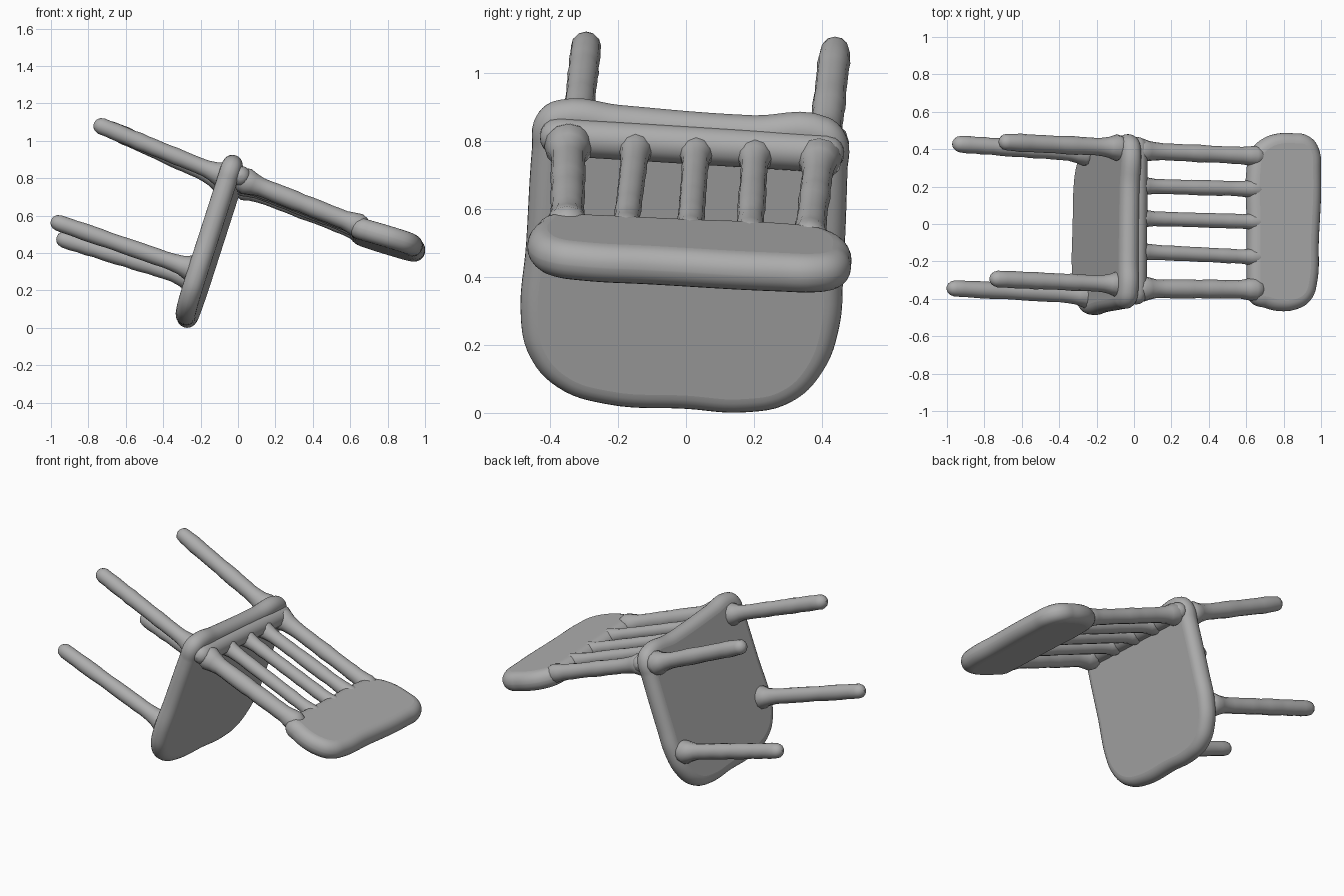
import bpy, random
from mathutils import Vector, Matrix

if "Cube" in bpy.data.objects:
    bpy.data.objects.remove(bpy.data.objects["Cube"])

random.seed(4)
grey = bpy.data.materials.new("plain grey")
grey.diffuse_color = (0.42, 0.42, 0.42, 1)
grey.use_nodes = True
grey.node_tree.nodes["Principled BSDF"].inputs["Base Color"].default_value = grey.diffuse_color


def finish(name, curve, matrix=None):
    """Turn a curve into a smooth mesh part."""
    tmp = bpy.data.objects.new(name + "_curve", curve)
    bpy.context.collection.objects.link(tmp)
    bpy.context.view_layer.update()
    deps = bpy.context.evaluated_depsgraph_get()
    mesh = bpy.data.meshes.new_from_object(tmp.evaluated_get(deps))
    bpy.data.objects.remove(tmp)
    if matrix:
        mesh.transform(matrix)
    mesh.materials.clear()
    mesh.materials.append(grey)
    obj = bpy.data.objects.new(name, mesh)
    bpy.context.collection.objects.link(obj)
    bpy.ops.object.select_all(action='DESELECT')
    bpy.context.view_layer.objects.active = obj
    obj.select_set(True)
    bpy.ops.object.shade_smooth_by_angle(angle=1.0)
    return obj


def tube(name, start, end, radius, flare_start=1.0, flare_end=1.0, wobble=0.0):
    """Round rod with domed ends, flared joints and a slightly uneven surface."""
    a, b = Vector(start), Vector(end)
    d = (b - a).normalized()
    length = (b - a).length
    pts = []
    steps = 16
    r0, r1 = radius * flare_start, radius * flare_end
    dome = ((0.0, 0.02), (0.06, 0.35), (0.2, 0.6), (0.5, 0.87))
    pts += [(a + d * r0 * t, r0 * s) for t, s in dome]
    for i in range(steps + 1):
        dist = r0 + (length - r0 - r1) * i / steps
        fs = 1 + (flare_start - 1) * max(0, 1 - (dist - r0) / 0.11) ** 2
        fe = 1 + (flare_end - 1) * max(0, 1 - (length - r1 - dist) / 0.11) ** 2
        bump = 1 + random.uniform(-wobble, wobble)
        pts.append((a + d * dist, radius * fs * fe * bump))
    pts += [(b - d * r1 * t, r1 * s) for t, s in reversed(dome)]
    cu = bpy.data.curves.new(name, 'CURVE')
    cu.dimensions = '3D'
    cu.bevel_depth = 1.0
    cu.bevel_resolution = 4
    sp = cu.splines.new('POLY')
    sp.points.add(len(pts) - 1)
    for p, (co, r) in zip(sp.points, pts):
        p.co = (*co, 1)
        p.radius = r
    return finish(name, cu)


def slab(name, outline, thickness, u, v, origin):
    """Pillow-edged board: the outline is drawn on the plane spanned by u and v."""
    half = thickness / 2
    n = len(outline)
    pts = [Vector(p) for p in outline]
    cu = bpy.data.curves.new(name, 'CURVE')
    cu.dimensions = '2D'
    cu.fill_mode = 'BOTH'
    cu.extrude = 0.002
    cu.bevel_depth = half
    cu.bevel_resolution = 5
    cu.resolution_u = 6
    sp = cu.splines.new('BEZIER')
    sp.bezier_points.add(n - 1)
    sp.use_cyclic_u = True
    for i, bp in enumerate(sp.bezier_points):
        # pull the anti-clockwise outline in by the bevel width
        t = (pts[(i + 1) % n] - pts[i]).normalized() + (pts[i] - pts[i - 1]).normalized()
        t.normalize()
        q = pts[i] + Vector((-t.y, t.x)) * half
        bp.co = (q.x, q.y, 0)
        bp.handle_left_type = bp.handle_right_type = 'AUTO'
    u, v = Vector(u), Vector(v)
    w = u.cross(v).normalized()
    m = Matrix((u, v, w)).transposed().to_4x4()
    m.translation = origin
    return finish(name, cu, m)


# Seat, standing on its front edge
slab("seat",
     [(-0.24, 0.03), (0.0, 0.015), (0.18, 0.005), (0.31, 0.035), (0.40, 0.12),
      (0.45, 0.25), (0.462, 0.40), (0.475, 0.72), (0.472, 0.81), (0.42, 0.865),
      (0.2, 0.872), (-0.2, 0.903), (-0.37, 0.918), (-0.435, 0.88), (-0.452, 0.79),
      (-0.47, 0.50), (-0.485, 0.27), (-0.46, 0.17), (-0.38, 0.08)],
     0.105, (0.04, 1, 0), (0.32, 0, 1), (-0.295, 0, 0))

# Thick joint where the spindles meet the seat
tube("seat_rear_rail", (0.012, -0.43, 0.815), (0.018, 0.465, 0.76), 0.056)

# Top panel of the backrest
slab("backrest_panel",
     [(0.62, -0.41), (0.69, -0.445), (0.77, -0.465), (0.87, -0.455), (0.94, -0.41),
      (0.975, -0.32), (0.985, -0.1), (0.997, 0.28), (0.982, 0.41), (0.93, 0.47),
      (0.85, 0.485), (0.75, 0.48), (0.68, 0.45), (0.63, 0.40), (0.605, 0.30),
      (0.605, 0.0), (0.605, -0.33)],
     0.112, (1, 0, -0.30), (0, 1, -0.045), (0, 0, 0.71))

# Five backrest spindles: side at the seat, side at the panel, radius
spindles = [(-0.345, -0.35, 0.050), (-0.145, -0.18, 0.039), (0.032, 0.01, 0.039),
            (0.205, 0.185, 0.040), (0.395, 0.36, 0.046)]
for i, (y0, y1, r) in enumerate(spindles):
    tube("backrest_spindle_%d" % (i + 1), (-0.02, y0, 0.79 - 0.055 * y0),
         (0.70, y1, 0.51 - 0.045 * y1), r, 1.4, 1.25, 0.04)

# Four legs, from the seat to the foot
legs = {
    "rear_leg_a": ((-0.03, -0.325, 0.795), (-0.77, -0.292, 1.095), 0.045),
    "rear_leg_b": ((-0.03, 0.405, 0.765), (-0.72, 0.44, 1.08), 0.048),
    "front_leg_a": ((-0.20, -0.385, 0.30), (-1.0, -0.342, 0.575), 0.044),
    "front_leg_b": ((-0.20, 0.375, 0.25), (-0.97, 0.43, 0.485), 0.046),
}
for name, (base, foot, r) in legs.items():
    tube(name, base, foot, r, 1.5, 0.95, 0.04)
